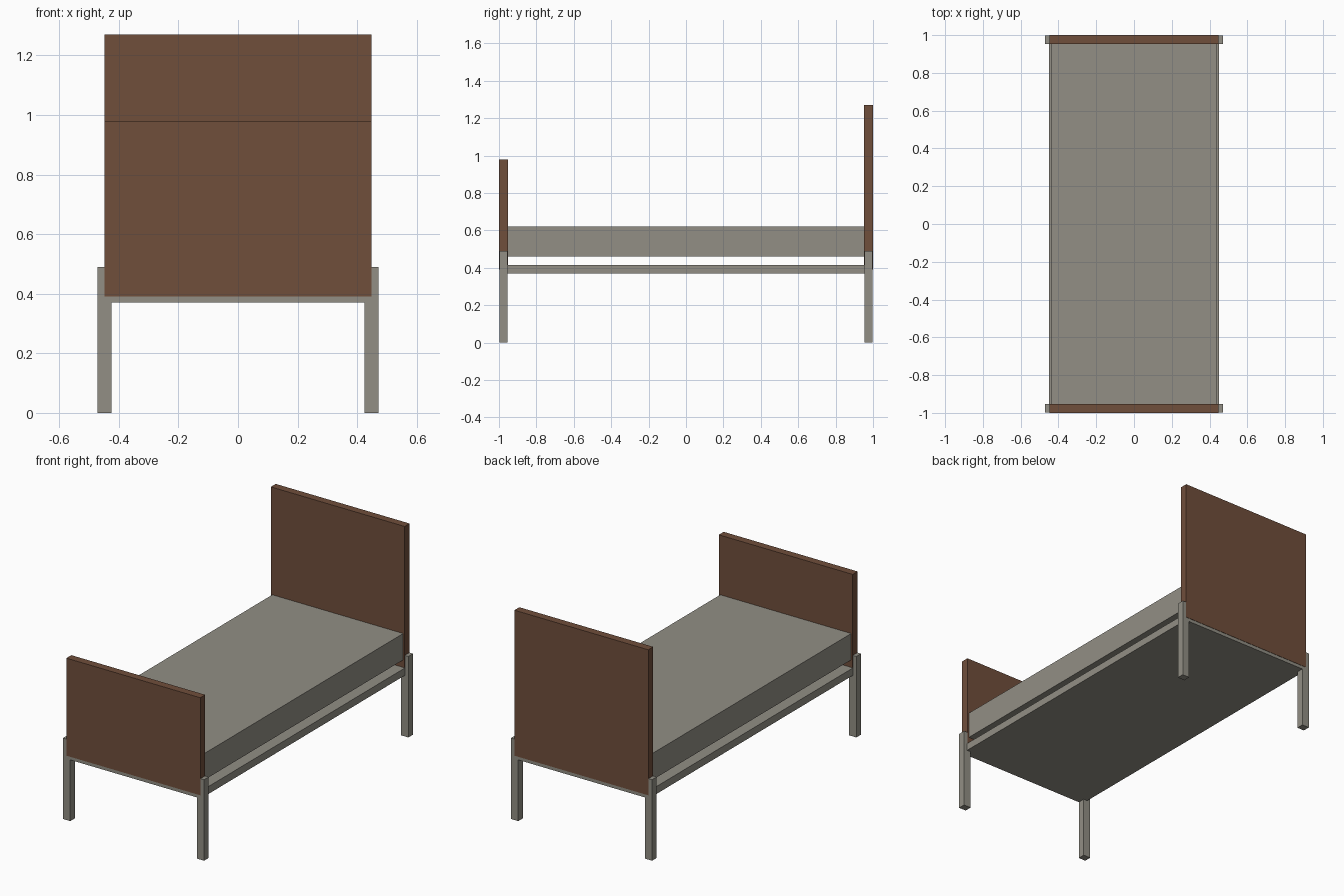
import bpy

if "Cube" in bpy.data.objects:
    bpy.data.objects.remove(bpy.data.objects["Cube"])


def material(name, rgb):
    m = bpy.data.materials.new(name)
    m.diffuse_color = (*[(c / 255 / 1.055 + 0.0521) ** 2.4 for c in rgb], 1)
    m.use_nodes = True
    m.node_tree.nodes["Principled BSDF"].inputs["Base Color"].default_value = m.diffuse_color
    return m


brown = material("brown wood", (112, 78, 59))
grey = material("warm grey", (146, 143, 133))


def box(name, lo, hi, mat):
    """Box between two opposite corners."""
    bpy.ops.mesh.primitive_cube_add(size=1, location=[(a + b) / 2 for a, b in zip(lo, hi)])
    ob = bpy.context.object
    ob.name = name
    ob.scale = [b - a for a, b in zip(lo, hi)]
    bpy.ops.object.transform_apply(location=False, rotation=False, scale=True)
    ob.data.materials.append(mat)
    return ob


# Bed base and mattress
box("bed_base", (-0.45, -0.998, 0.37), (0.45, 0.998, 0.415), grey)
box("mattress", (-0.438, -0.955, 0.46), (0.438, 0.955, 0.62), grey)

# End boards
box("footboard", (-0.448, -1.0, 0.39), (0.448, -0.953, 0.98), brown)
box("headboard", (-0.448, 0.953, 0.39), (0.448, 1.0, 1.27), brown)

# Four corner legs
for side, sx in (("left", -1), ("right", 1)):
    for end, sy in (("front", -1), ("back", 1)):
        xs = sorted((sx * 0.424, sx * 0.472))
        ys = sorted((sy * 0.954, sy * 0.998))
        box(f"{end}_{side}_leg", (xs[0], ys[0], 0), (xs[1], ys[1], 0.49), grey)
